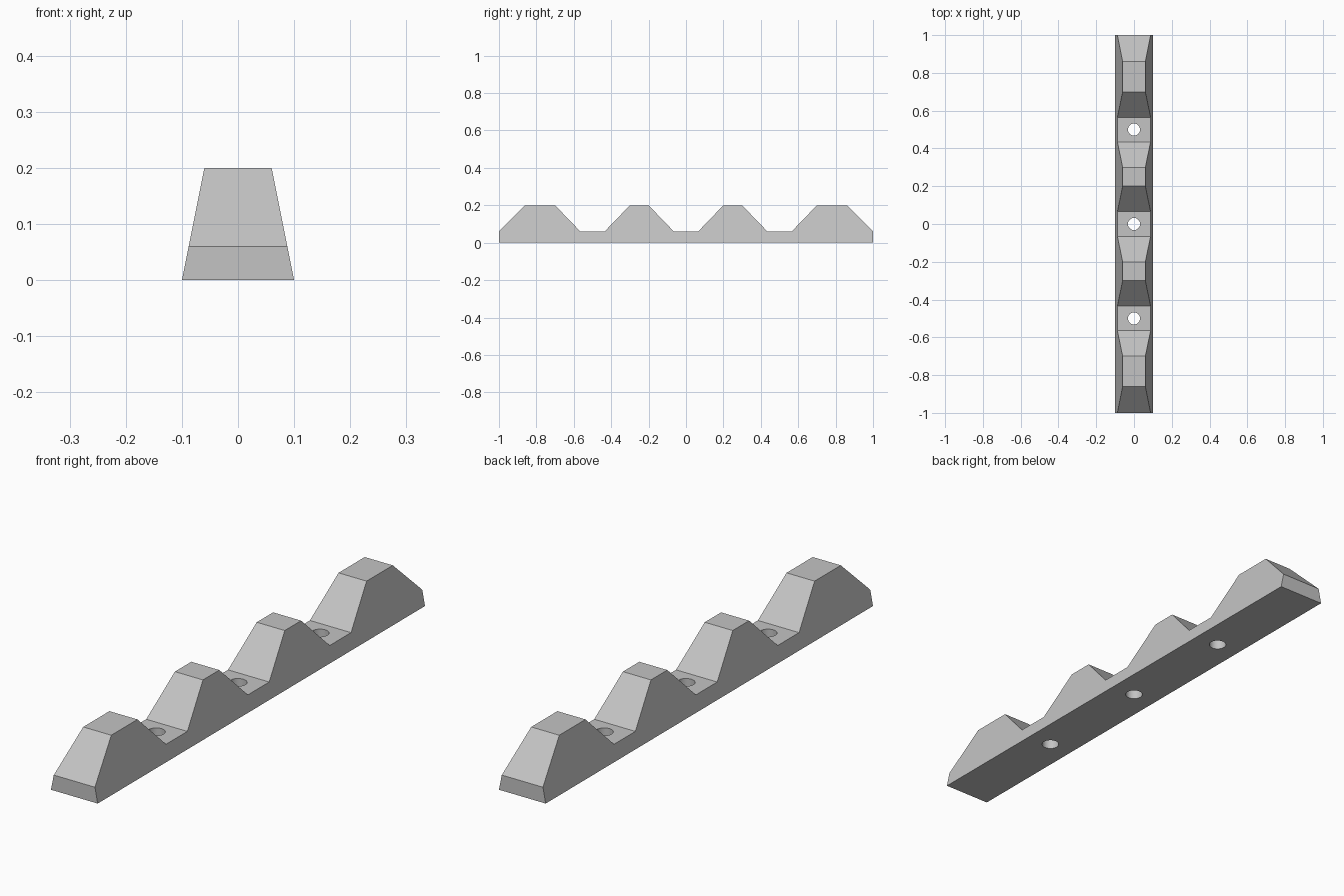
import bpy
import bmesh

default = bpy.data.objects.get("Cube")
if default:
    bpy.data.objects.remove(default, do_unlink=True)

# Material
grey = bpy.data.materials.new("light grey")
grey.use_nodes = True
colour = (0.55, 0.55, 0.55, 1.0)
grey.diffuse_color = colour
grey.node_tree.nodes["Principled BSDF"].inputs["Base Color"].default_value = colour

BASE, PEAK = 0.06, 0.2
HOLES = (-0.5, 0.0, 0.5)


def half_width(z):
    return 0.1 - 0.2 * z


# Toothed side profile: one half, then mirrored front to back
half = [(-1, 0), (-1, BASE), (-0.86, PEAK), (-0.7, PEAK), (-0.565, BASE),
        (-0.435, BASE), (-0.3, PEAK), (-0.2, PEAK), (-0.065, BASE)]
profile = half + [(-y, z) for y, z in reversed(half)]

# Rack body: profile lofted between two sides that lean inward
bm = bmesh.new()
right, left = ([bm.verts.new((s * half_width(z), y, z)) for y, z in profile]
               for s in (-1, 1))
bm.faces.new(right)
bm.faces.new(left)
for i in range(len(profile)):
    j = (i + 1) % len(profile)
    bm.faces.new((right[i], right[j], left[j], left[i]))
bmesh.ops.recalc_face_normals(bm, faces=bm.faces)
mesh = bpy.data.meshes.new("toothed_rack")
bm.to_mesh(mesh)
bm.free()
rack = bpy.data.objects.new("toothed_rack", mesh)
bpy.context.collection.objects.link(rack)
mesh.materials.append(grey)

# Screw holes through the valleys
for y in HOLES:
    bpy.ops.mesh.primitive_cylinder_add(vertices=32, radius=0.032, depth=0.3,
                                        location=(0, y, 0.05))
    cutter = bpy.context.object
    cutter.name = "hole_cutter"
    cutter.hide_render = True
    cutter.data.materials.append(grey)
    cut = rack.modifiers.new("screw_hole", "BOOLEAN")
    cut.operation = "DIFFERENCE"
    cut.solver = "EXACT"
    cut.object = cutter
    bpy.context.view_layer.objects.active = rack
    bpy.ops.object.modifier_apply(modifier=cut.name)
    bpy.data.objects.remove(cutter, do_unlink=True)

# Smooth hole walls, sharp rack edges
bpy.ops.object.select_all(action="DESELECT")
rack.select_set(True)
bpy.context.view_layer.objects.active = rack
bpy.ops.object.shade_smooth_by_angle(angle=0.52)
